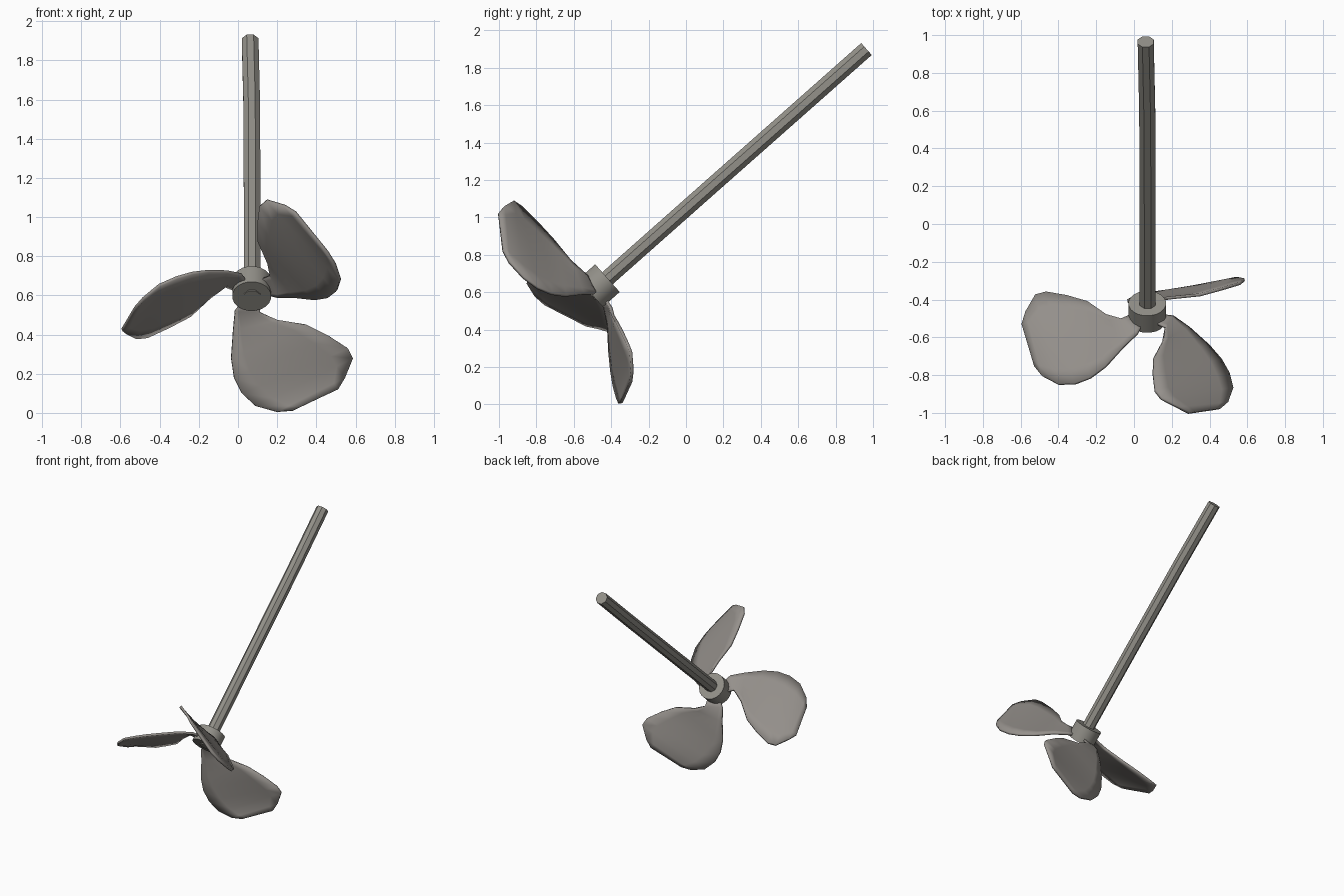
import bpy, bmesh, math
from mathutils import Vector, Matrix

if "Cube" in bpy.data.objects:
    bpy.data.objects.remove(bpy.data.objects["Cube"])


def material(name, rgb):
    m = bpy.data.materials.new(name)
    m.diffuse_color = (*rgb, 1)
    m.use_nodes = True
    m.node_tree.nodes["Principled BSDF"].inputs["Base Color"].default_value = m.diffuse_color
    return m


bronze = material("warm grey metal", (0.30, 0.28, 0.26))
steel = material("grey metal", (0.29, 0.28, 0.25))


def make_object(name, bm, mat, smooth=None):
    bmesh.ops.recalc_face_normals(bm, faces=bm.faces)
    me = bpy.data.meshes.new(name)
    bm.to_mesh(me)
    bm.free()
    me.materials.append(mat)
    ob = bpy.data.objects.new(name, me)
    bpy.context.collection.objects.link(ob)
    if smooth:
        bpy.ops.object.select_all(action='DESELECT')
        ob.select_set(True)
        bpy.context.view_layer.objects.active = ob
        bpy.ops.object.shade_smooth_by_angle(angle=math.radians(smooth))
    return ob


def tube(name, path, radius, sides, mat, smooth=None):
    """Capped prism along a nearly straight path lying in the tilted shaft direction."""
    a = math.radians(41.5)
    side, up = Vector((1, 0, 0)), Vector((0, -math.sin(a), math.cos(a)))
    bm = bmesh.new()
    rings = []
    for p in path:
        ring = []
        for i in range(sides):
            t = 2 * math.pi * (i + 0.5) / sides
            ring.append(bm.verts.new(Vector(p) + radius * (side * math.cos(t) + up * math.sin(t))))
        rings.append(ring)
    for r0, r1 in zip(rings, rings[1:]):
        for i in range(sides):
            j = (i + 1) % sides
            bm.faces.new((r0[i], r0[j], r1[j], r1[i]))
    bm.faces.new(rings[0])
    bm.faces.new(rings[-1])
    return make_object(name, bm, mat, smooth)


# Drive shaft: eight-sided, with a faint bend near the free end
tube("drive_shaft", [(0.072, -0.514, 0.591), (0.072, 0.10, 1.135),
                     (0.07, 0.6, 1.577), (0.062, 0.965, 1.90)], 0.046, 8, steel)

# Hub
tube("hub", [(0.07, -0.51, 0.595), (0.07, -0.42, 0.675)], 0.10, 20, steel, 35)

# Blade: leading and trailing edge points from root to tip
edges = [
    ((0.03, -0.46, 0.58), (0.11, -0.43, 0.56)),
    ((-0.015, -0.435, 0.52), (0.11, -0.40, 0.515)),
    ((-0.025, -0.415, 0.42), (0.20, -0.39, 0.475)),
    ((-0.035, -0.408, 0.28), (0.35, -0.375, 0.45)),
    ((-0.02, -0.398, 0.18), (0.46, -0.345, 0.395)),
    ((0.02, -0.385, 0.10), (0.56, -0.315, 0.33)),
    ((0.09, -0.367, 0.035), (0.585, -0.295, 0.28)),
    ((0.20, -0.355, 0.005), (0.545, -0.287, 0.18)),
    ((0.28, -0.345, 0.012), (0.51, -0.295, 0.12)),
]
SEG = 6
centre = Vector((0.07, -0.465, 0.635))
tilt = math.radians(38)
axis = Vector((0, math.cos(tilt), math.sin(tilt)))

for k, name in enumerate(("blade_lower", "blade_left", "blade_right")):
    turn = Matrix.Rotation(math.radians(120 * k), 3, axis)
    bm = bmesh.new()
    rows = []
    for a, b in edges:
        a, b = Vector(a), Vector(b)
        rows.append([bm.verts.new(centre + turn @ (a.lerp(b, i / SEG) - centre))
                     for i in range(SEG + 1)])
    for r0, r1 in zip(rows, rows[1:]):
        for i in range(SEG):
            bm.faces.new((r0[i], r0[i + 1], r1[i + 1], r1[i]))
    blade = make_object(name, bm, bronze, 40)
    solid = blade.modifiers.new("thickness", 'SOLIDIFY')
    solid.thickness = 0.016
    solid.offset = 0
